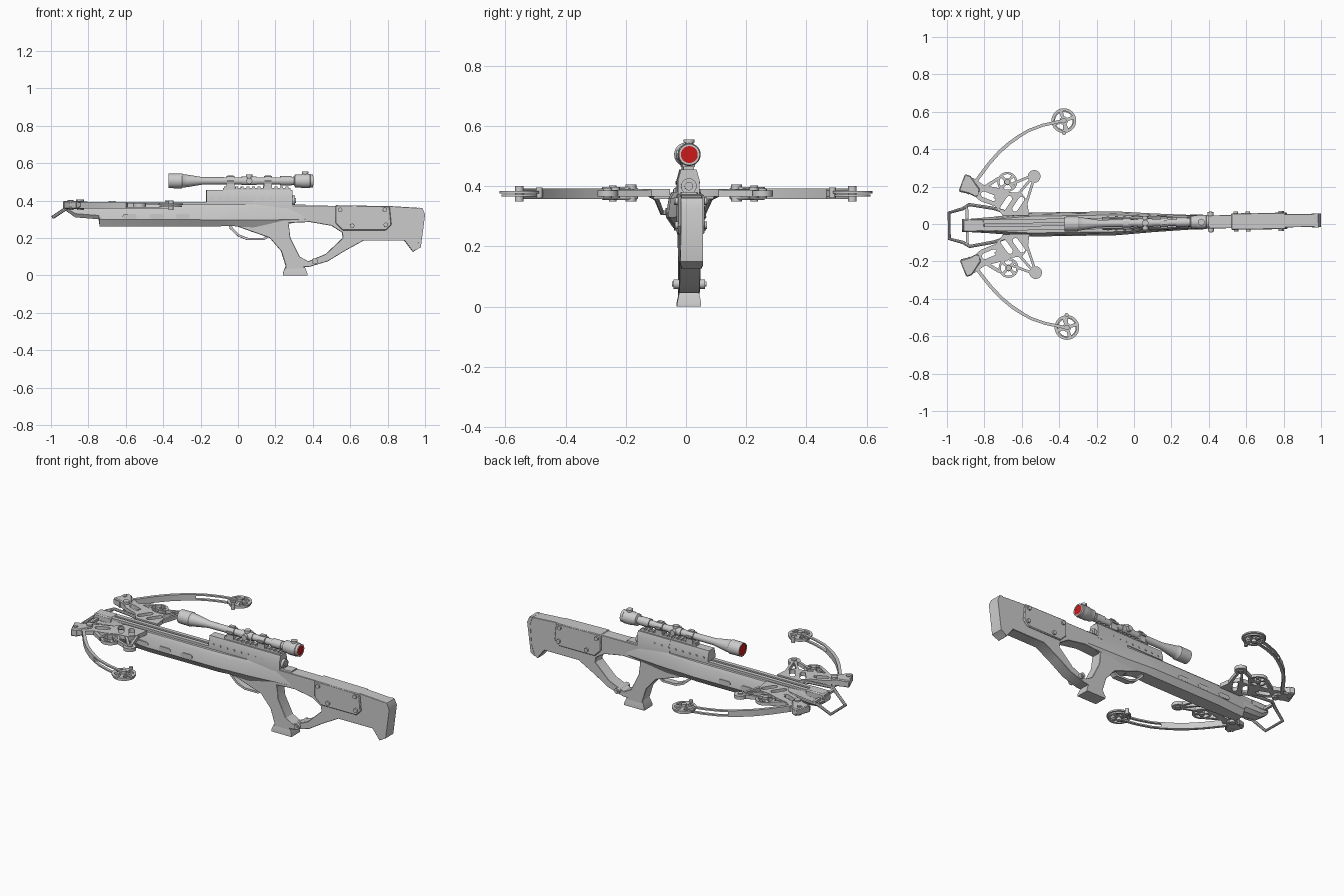
import bpy, bmesh
from math import sin, cos, pi, radians, atan2
from mathutils import Matrix, Vector

if "Cube" in bpy.data.objects:
    bpy.data.objects.remove(bpy.data.objects["Cube"])


def finish(name, bm, bevel=0):
    bmesh.ops.remove_doubles(bm, verts=bm.verts, dist=1e-5)
    bmesh.ops.recalc_face_normals(bm, faces=bm.faces)
    me = bpy.data.meshes.new(name)
    bm.to_mesh(me)
    bm.free()
    for p in me.polygons:
        p.use_smooth = True
    me.set_sharp_from_angle(angle=radians(32))
    ob = bpy.data.objects.new(name, me)
    bpy.context.collection.objects.link(ob)
    if bevel:
        m = ob.modifiers.new("edge", 'BEVEL')
        m.width, m.segments, m.limit_method, m.angle_limit = bevel, 1, 'ANGLE', radians(40)
    return ob


def loft(name, rings, bevel=0):
    bm = bmesh.new()
    vs = [[bm.verts.new(p) for p in r] for r in rings]
    n = len(vs[0])
    for a, b in zip(vs, vs[1:]):
        for i in range(n):
            bm.faces.new((a[i], a[(i + 1) % n], b[(i + 1) % n], b[i]))
    bm.faces.new(vs[0])
    bm.faces.new(vs[-1])
    return finish(name, bm, bevel)


def box(name, x, y, z, bevel=0):
    return loft(name, [[(a, y[0], z[0]), (a, y[1], z[0]), (a, y[1], z[1]), (a, y[0], z[1])] for a in x], bevel)


def cyl(name, p, q, r, n=20):
    p, q = Vector(p), Vector(q)
    rot = (q - p).to_track_quat('Z', 'Y')
    ring = [rot @ Vector((r * cos(2 * pi * i / n), r * sin(2 * pi * i / n), 0)) for i in range(n)]
    return loft(name, [[c + v for v in ring] for c in (p, q)])


def lathe(name, prof, z, n=32):
    return loft(name, [[(x, r * cos(2 * pi * i / n), z + r * sin(2 * pi * i / n)) for i in range(n)]
                       for x, r in prof])


def from_curve(name, cu, matrix=Matrix(), bevel=0):
    ob = bpy.data.objects.new("tmp", cu)
    bpy.context.collection.objects.link(ob)
    bpy.context.view_layer.update()
    me = bpy.data.meshes.new_from_object(ob.evaluated_get(bpy.context.evaluated_depsgraph_get()))
    bpy.data.objects.remove(ob)
    bm = bmesh.new()
    bm.from_mesh(me)
    bm.transform(matrix)
    bmesh.ops.remove_doubles(bm, verts=bm.verts, dist=1e-5)
    if bevel:
        bmesh.ops.dissolve_limit(bm, angle_limit=0.02, verts=bm.verts, edges=bm.edges)
    return finish(name, bm, bevel)


def plate(name, outlines, c, thick, axis='z', bevel=0):
    """Flat shape with holes, centred at height c along the axis."""
    cu = bpy.data.curves.new(name, 'CURVE')
    cu.dimensions, cu.fill_mode, cu.extrude = '2D', 'BOTH', thick / 2
    for o in outlines:
        sp = cu.splines.new('POLY')
        sp.points.add(len(o) - 1)
        for pt, (x, y) in zip(sp.points, o):
            pt.co = (x, y, 0, 1)
        sp.use_cyclic_u = True
    m = Matrix.Translation((0, 0, c)) if axis == 'z' else \
        Matrix.Translation((0, c, 0)) @ Matrix.Rotation(pi / 2, 4, 'X')
    return from_curve(name, cu, m, bevel)


def tube(name, pts, r):
    cu = bpy.data.curves.new(name, 'CURVE')
    cu.dimensions, cu.bevel_depth, cu.bevel_resolution, cu.use_fill_caps = '3D', r, 2, True
    sp = cu.splines.new('POLY')
    sp.points.add(len(pts) - 1)
    for pt, p in zip(sp.points, pts):
        pt.co = (*p, 1)
    return from_curve(name, cu)


def arc(cx, cy, r, a0, a1, n):
    return [(cx + r * cos(a0 + (a1 - a0) * i / n), cy + r * sin(a0 + (a1 - a0) * i / n)) for i in range(n + 1)]


def circ(cx, cy, r, n=32):
    return arc(cx, cy, r, 0, 2 * pi, n)[:-1]


def slot(a, b, r):
    t = atan2(b[1] - a[1], b[0] - a[0])
    return arc(*b, r, t - pi / 2, t + pi / 2, 6) + arc(*a, r, t + pi / 2, t + 1.5 * pi, 6)


def wheel(name, cx, cy, r, z, thick, turn=0.3):
    holes = []
    for k in range(4):
        a = turn + k * pi / 2
        holes.append(arc(cx, cy, r * .78, a + .2, a + 1.37, 8) + arc(cx, cy, r * .34, a + 1.2, a + .37, 4))
    plate(name, [circ(cx, cy, r)] + holes, z, thick)


def strip(name, pts, half, z0, z1):
    rings = []
    for i, p in enumerate(pts):
        d = Vector(pts[min(i + 1, len(pts) - 1)]) - Vector(pts[max(i - 1, 0)])
        n = Vector((-d.y, d.x)).normalized() * half
        a, b = Vector(p) + n, Vector(p) - n
        rings.append([(*a, z0), (*b, z0), (*b, z1), (*a, z1)])
    loft(name, rings)


# Stock, grip and thumbhole in one profile
plate("stock", [
    [(0, .375), (.30, .375), (.82, .37), (.98, .36), (1, .325), (.975, .15), (.935, .125), (.89, .185), (.67, .185),
     (.57, .13), (.48, .075), (.38, .045), (.35, .045), (.365, .02), (.25, .02), (.255, .05), (.23, .13), (.17, .20),
     (0, .26)],
    [(.27, .28), (.385, .285), (.50, .265), (.555, .23), (.56, .20), (.47, .115), (.375, .075), (.33, .10),
     (.28, .2)]], 0, .07, 'y', .01)
plate("cheek_panel", [[(.52, .375), (.81, .37), (.82, .27), (.79, .24), (.56, .24), (.52, .28)]], 0, .088, 'y', .004)
plate("butt_pad", [[(.965, .362), (.985, .36), (1, .325), (.977, .15), (.95, .135), (.972, .2), (.98, .32)]],
      0, .074, 'y')
loft("grip_base", [[(.285 - a, -w, z), (.325 + a, -w, z), (.325 + a, w, z), (.285 - a, w, z)]
                   for a, w, z in ((.045, .04, 0), (.045, .04, .012), (.03, .032, .05))])
for i, (x, z) in enumerate([(.545, .35), (.785, .35), (.61, .265), (.79, .27)]):
    cyl(f"panel_bolt_{i}", (x, -.053, z), (x, .053, z), .012)
cyl("arm_pivot", (.41, -.052, .075), (.41, .052, .075), .016)
cyl("arm_pivot_core", (.41, -.057, .075), (.41, .057, .075), .008)

# Forend: hexagonal section tapering both ways
rings = []
for x, w, zb, zm in [(-.92, .035, .345, .36), (-.87, .036, .31, .33), (-.745, .045, .30, .32), (-.74, .046, .262, .30),
                     (-.55, .064, .262, .298), (-.1, .064, .262, .297), (-.04, .06, .265, .297), (.1, .05, .25, .295),
                     (.36, .036, .29, .30)]:
    rings.append([(x, -w * .62, zb), (x, w * .62, zb), (x, w, zm), (x, w * .85, .36), (x, w * .7, .38),
                  (x, -w * .7, .38), (x, -w * .85, .36), (x, -w, zm)])
loft("forend", rings)
for s in (1, -1):
    for i, x in enumerate((-.58, -.435, -.295)):
        plate(f"forend_slot_{i}_{s}", [slot((x - .025, .315), (x + .025, .315), .013)], s * .057, .014, 'y')
    box(f"arrow_rail_{s}", (-.9, .1), sorted((s * .007, s * .03)), (.37, .393))
box("rail_nose", (-.915, -.8), (-.034, .034), (.355, .395), .006)

# Receiver and scope base
loft("receiver", [[(x, -.036, .36), (x, .036, .36), (x, .036, .42), (x, .026, .455), (x, -.026, .455), (x, -.036, .42)]
                  for x in (.08, .29)])
loft("receiver_bridge", [[(x, -.034, .393), (x, .034, .393), (x, .034, .42), (x, .025, .455), (x, -.025, .455),
                          (x, -.034, .42)] for x in (-.17, .08)])
cyl("receiver_cap", (.28, 0, .40), (.305, 0, .40), .026)
cyl("cap_pin", (.3, 0, .40), (.31, 0, .40), .014)
for i in range(8):
    x = -.14 + i * .045
    cyl(f"receiver_pin_{i}", (x, -.038, .412), (x, .038, .412), .006, 10)
box("scope_rail", (-.08, .28), (-.018, .018), (.455, .466))
for i in range(12):
    box(f"rail_tooth_{i}", (-.075 + i * .03, -.06 + i * .03), (-.021, .021), (.464, .474))

# Trigger and guard
plate("trigger_guard", [[(-.05, .285), (-.045, .25), (0, .208), (.05, .188), (.14, .188), (.19, .225), (.19, .25),
                         (.175, .235), (.135, .2), (.055, .2), (.008, .218), (-.03, .255), (-.035, .285)]], 0, .036, 'y')
plate("trigger", [[(.07, .29), (.085, .262), (.082, .25), (.065, .237), (.07, .232), (.093, .247), (.097, .265),
                   (.092, .29)]], 0, .016, 'y')

# Scope
Z = .505
lathe("scope", [(-.36, .03), (-.372, .034), (-.372, .039), (-.30, .04), (-.295, .036), (-.27, .033), (-.19, .02),
                (.02, .019), (.02, .023), (.10, .023), (.10, .019), (.225, .019), (.225, .025), (.285, .025),
                (.285, .021), (.30, .023), (.305, .034), (.335, .035), (.34, .038), (.385, .038), (.388, .035),
                (.402, .035), (.402, .028), (.396, .028)], Z)
red = bpy.data.materials.new("red_lens")
red.diffuse_color = (.6, .01, .01, 1)
red.use_nodes = True
red.node_tree.nodes["Principled BSDF"].inputs["Base Color"].default_value = red.diffuse_color
for name, x0, x1, r in (("rear_lens", .39, .4005, .028), ("front_lens", -.371, -.355, .032)):
    cyl(name, (x0, 0, Z), (x1, 0, Z), r, 32).data.materials.append(red)
cyl("top_turret", (.06, 0, Z), (.06, 0, .538), .017)
cyl("side_turret", (.06, -.037, Z), (.06, .037, Z), .016)
cyl("eyepiece_turret", (.36, 0, Z), (.36, 0, .554), .014)
cyl("eyepiece_turret_cap", (.36, 0, .545), (.36, 0, .555), .018)
for i, x in enumerate((-.04, .16)):
    lathe(f"scope_ring_{i}", [(x - .022, .025), (x + .022, .025)], Z, 16)
    box(f"ring_mount_{i}", (x - .022, x + .022), (-.022, .022), (.465, .49))
    box(f"ring_clamp_{i}", (x - .018, x + .018), (-.032, .032), (.5, .51))
    box(f"ring_top_{i}", (x - .016, x + .016), (-.01, .01), (.525, .535))

# Foot stirrup
half = [(-.64, .055, .375), (-.75, .09, .375), (-.88, .112, .372), (-.915, .09, .36), (-.988, .07, .312)]
tube("stirrup", half + [(x, -y, z) for x, y, z in reversed(half)], .009)
box("stirrup_brace", (-.9, -.885), (-.1, .1), (.358, .372))

# Bow, one half per side
for s in (1, -1):
    side = "left" if s > 0 else "right"
    f = lambda pts: [(x, s * y) for x, y in pts]
    plate(f"riser_{side}", [
        f([(-.93, .18), (-.895, .27), (-.85, .25), (-.80, .215), (-.73, .20), (-.66, .175), (-.60, .17), (-.57, .13),
           (-.56, .05), (-.70, .05), (-.74, .10), (-.82, .13), (-.86, .165)]),
        f(slot((-.80, .165), (-.75, .145), .016)), f(slot((-.70, .09), (-.665, .14), .015)),
        f(slot((-.635, .085), (-.60, .135), .015))], .378, .024)
    plate(f"limb_pocket_{side}", [f([(-.935, .185), (-.9, .275), (-.87, .265), (-.82, .19), (-.84, .15), (-.88, .17)])],
          .376, .042, bevel=.005)
    cyl(f"pocket_bolt_{side}", (-.845, s * .175, .35), (-.845, s * .175, .405), .018)
    cyl(f"pocket_pin_{side}", (-.895, s * .235, .35), (-.895, s * .235, .402), .012)
    strip(f"limb_{side}", f([(-.89, .17), (-.82, .265), (-.77, .33), (-.715, .39), (-.66, .437), (-.60, .478)]),
          .009, .357, .393)
    for k, z in enumerate((.357, .385)):
        strip(f"limb_tine_{k}_{side}", f([(-.61, .472), (-.556, .503), (-.48, .53), (-.365, .555)]), .008, z, z + .008)
    wheel(f"cam_{side}", -.367, s * .553, .066, .380, .009)
    wheel(f"cam_lower_{side}", -.367, s * .553, .060, .369, .008)
    cyl(f"cam_axle_{side}", (-.367, s * .553, .35), (-.367, s * .553, .40), .014)
    strip(f"cam_lever_{side}", f([(-.367, .54), (-.367, .49)]), .006, .367, .385)
    cyl(f"cam_peg_{side}", (-.367, s * .487, .36), (-.367, s * .487, .395), .011)
    # Inner pulleys and their frame
    wheel(f"pulley_{side}", -.674, s * .23, .053, .376, .018, .8)
    cyl(f"pulley_axle_{side}", (-.674, s * .23, .36), (-.674, s * .23, .398), .015)
    plate(f"outrigger_disc_{side}", [circ(-.53, s * .257, .034)], .376, .02)
    cyl(f"outrigger_pin_{side}", (-.53, s * .257, .36), (-.53, s * .257, .393), .014)
    for k, (a, b, w) in enumerate([((-.53, .25), (-.585, .08), .007), ((-.54, .262), (-.66, .215), .007),
                                   ((-.55, .24), (-.62, .16), .007), ((-.72, .25), (-.80, .2), .009),
                                   ((-.70, .2), (-.74, .14), .012)]):
        strip(f"frame_bar_{k}_{side}", f([a, b]), w, .366, .388)

# The whole model sits slightly turned about z
M = Matrix.Translation((0, .005, 0)) @ Matrix.Rotation(.0148, 4, 'Z')
for ob in bpy.data.objects:
    ob.data.transform(M)
